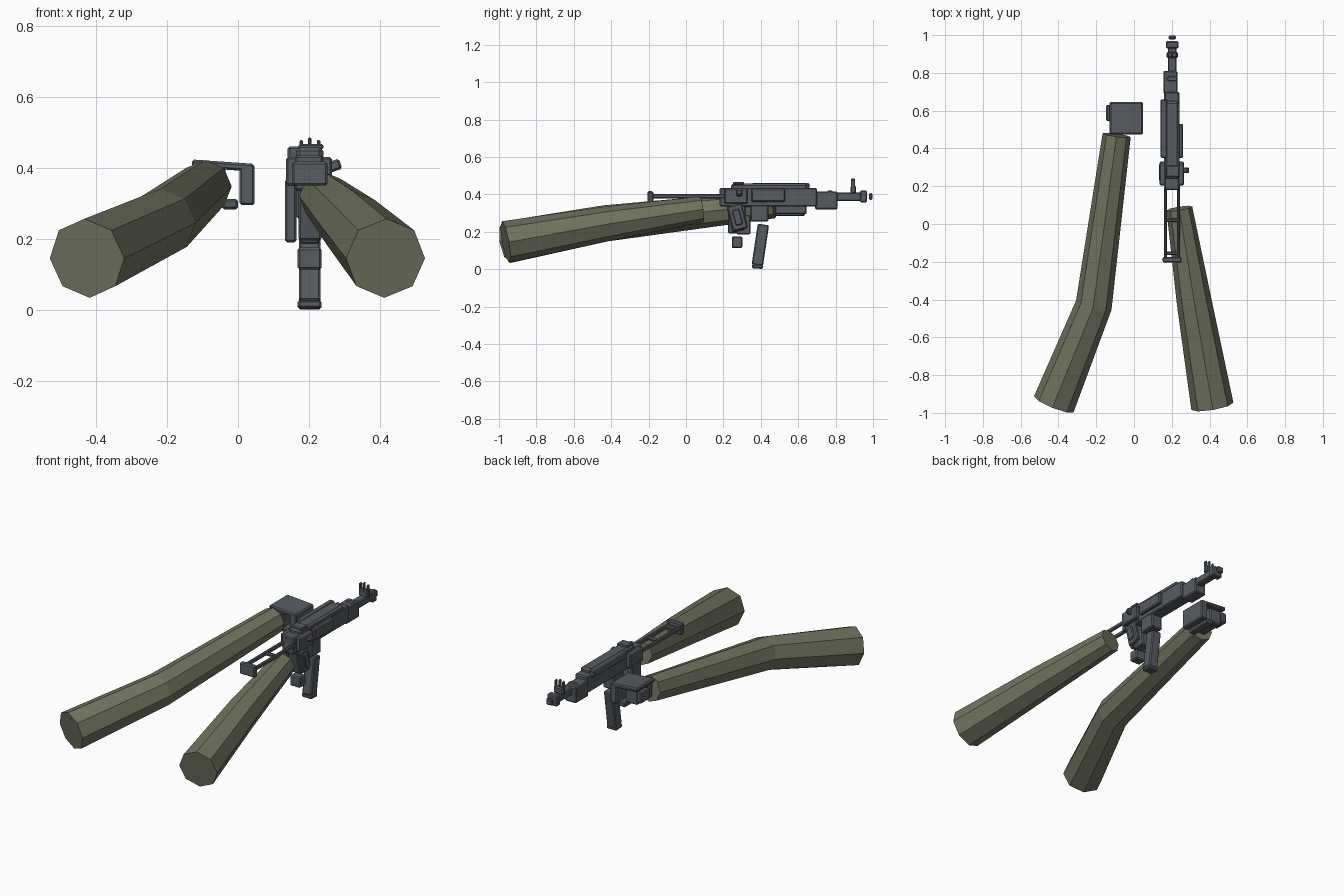
import bpy, bmesh, math
from mathutils import Vector, Matrix

if "Cube" in bpy.data.objects:
    bpy.data.objects.remove(bpy.data.objects["Cube"])


def srgb(r, g, b):
    return [((c / 255 + 0.055) / 1.055) ** 2.4 for c in (r, g, b)] + [1]


def material(name, rgb):
    m = bpy.data.materials.new(name)
    m.diffuse_color = srgb(*rgb)
    m.use_nodes = True
    m.node_tree.nodes["Principled BSDF"].inputs["Base Color"].default_value = m.diffuse_color
    return m


OLIVE = material("olive cloth", (112, 116, 95))
GREY = material("gunmetal grey", (87, 92, 97))


def finish(name, bm, mat):
    bmesh.ops.recalc_face_normals(bm, faces=bm.faces)
    me = bpy.data.meshes.new(name)
    bm.to_mesh(me)
    bm.free()
    me.materials.append(mat)
    ob = bpy.data.objects.new(name, me)
    bpy.context.collection.objects.link(ob)
    return ob


def box(name, x, y, z, tilt=0, roll=0, bevel=0.006):
    """Bevelled box from (min, max) ranges; tilt turns about x, roll about y, in degrees."""
    size = Vector((x[1] - x[0], y[1] - y[0], z[1] - z[0]))
    mid = Vector((sum(x) / 2, sum(y) / 2, sum(z) / 2))
    bm = bmesh.new()
    bmesh.ops.create_cube(bm, size=1)
    bmesh.ops.scale(bm, vec=size, verts=bm.verts)
    bmesh.ops.bevel(bm, geom=bm.edges[:], offset=min(bevel, min(size) * 0.3),
                    segments=1, affect='EDGES')
    rot = Matrix.Rotation(math.radians(tilt), 4, 'X') @ Matrix.Rotation(math.radians(roll), 4, 'Y')
    bmesh.ops.transform(bm, matrix=Matrix.Translation(mid) @ rot, verts=bm.verts)
    return finish(name, bm, GREY)


def sleeve(name, path, radii):
    """Eight-sided tube whose rings are mitred along the path."""
    bm = bmesh.new()
    pts = [Vector(p) for p in path]
    rings = []
    for i, p in enumerate(pts):
        d = Vector()
        if i > 0:
            d += (p - pts[i - 1]).normalized()
        if i < len(pts) - 1:
            d += (pts[i + 1] - p).normalized()
        d.normalize()
        side = d.cross(Vector((0, 0, 1))).normalized()
        up = side.cross(d)
        rings.append([bm.verts.new(p + radii[i] * (math.cos(k * math.pi / 4) * side
                                                   + math.sin(k * math.pi / 4) * up))
                      for k in range(8)])
    for a, b in zip(rings, rings[1:]):
        for k in range(8):
            bm.faces.new((a[k], a[(k + 1) % 8], b[(k + 1) % 8], b[k]))
    bm.faces.new(rings[0])
    bm.faces.new(rings[-1])
    return finish(name, bm, OLIVE)


# Sleeves
sleeve("left_sleeve", [(-0.425, -0.955, 0.145), (-0.213, -0.43, 0.245), (-0.092, 0.47, 0.347)],
       (0.113, 0.097, 0.075))
sleeve("right_sleeve", [(0.415, -0.965, 0.145), (0.32, -0.42, 0.243), (0.24, 0.082, 0.32)],
       (0.113, 0.093, 0.069))

# Receiver and its covers
box("receiver", (0.16, 0.24), (0.18, 0.70), (0.335, 0.435))
box("receiver_cover", (0.163, 0.24), (0.24, 0.65), (0.42, 0.458), bevel=0.012)
box("rear_sight", (0.17, 0.24), (0.25, 0.31), (0.45, 0.467))
box("rear_trunnion", (0.135, 0.265), (0.205, 0.33), (0.35, 0.43))
box("side_plate", (0.235, 0.26), (0.35, 0.53), (0.36, 0.43))
box("side_rail", (0.14, 0.175), (0.35, 0.66), (0.42, 0.46))
box("charging_handle", (0.25, 0.29), (0.27, 0.30), (0.39, 0.42), roll=-20)

# Barrel assembly
box("handguard", (0.155, 0.23), (0.69, 0.81), (0.32, 0.415))
box("barrel", (0.18, 0.225), (0.80, 0.965), (0.365, 0.41))
box("barrel_collar", (0.175, 0.23), (0.755, 0.785), (0.355, 0.42))
box("muzzle_block", (0.17, 0.235), (0.93, 0.968), (0.357, 0.42))
box("muzzle_tip", (0.182, 0.222), (0.978, 0.997), (0.37, 0.407))
box("sight_base", (0.172, 0.233), (0.88, 0.91), (0.405, 0.445))
for i, (x, top) in enumerate(((0.178, 0.478), (0.202, 0.485), (0.227, 0.478))):
    box(f"sight_prong_{i + 1}", (x - 0.005, x + 0.005), (0.883, 0.903), (0.43, top))

# Folding stock
for name, x in (("left", 0.167), ("right", 0.235)):
    box(f"stock_rod_{name}", (x - 0.008, x + 0.008), (-0.19, 0.21), (0.378, 0.402))
box("stock_butt", (0.152, 0.252), (-0.205, -0.175), (0.35, 0.417))
for i, y in enumerate((-0.155, 0.02)):
    box(f"stock_crossbar_{i + 1}", (0.167, 0.235), (y - 0.01, y + 0.01), (0.38, 0.40))

# Magazine and lower parts
box("magazine_well", (0.165, 0.238), (0.345, 0.44), (0.255, 0.345))
box("magazine", (0.172, 0.232), (0.367, 0.428), (0.02, 0.24), tilt=-8.5)
box("magazine_base", (0.168, 0.235), (0.353, 0.412), (0.003, 0.026), tilt=-4)
box("lower_finger", (0.168, 0.235), (0.245, 0.302), (0.113, 0.175))

# Grip with the right hand around it
box("pistol_grip", (0.17, 0.235), (0.23, 0.30), (0.20, 0.35), tilt=12)
box("trigger_guard", (0.175, 0.23), (0.27, 0.345), (0.185, 0.29))
box("right_palm", (0.23, 0.252), (0.235, 0.315), (0.21, 0.345), tilt=14)
box("right_knuckles", (0.245, 0.262), (0.255, 0.295), (0.235, 0.32), tilt=14)
box("right_fingers", (0.132, 0.165), (0.225, 0.32), (0.19, 0.367))

# Left hand held open
box("left_hand_back", (-0.13, 0.045), (0.475, 0.645), (0.395, 0.417), roll=4)
box("left_hand_fingers", (0.004, 0.047), (0.475, 0.645), (0.295, 0.408))
box("left_palm", (-0.115, -0.035), (0.475, 0.62), (0.31, 0.40))
box("left_fingertips", (-0.045, 0.0), (0.475, 0.635), (0.283, 0.312))
box("left_thumb", (-0.147, -0.115), (0.545, 0.63), (0.33, 0.395))
